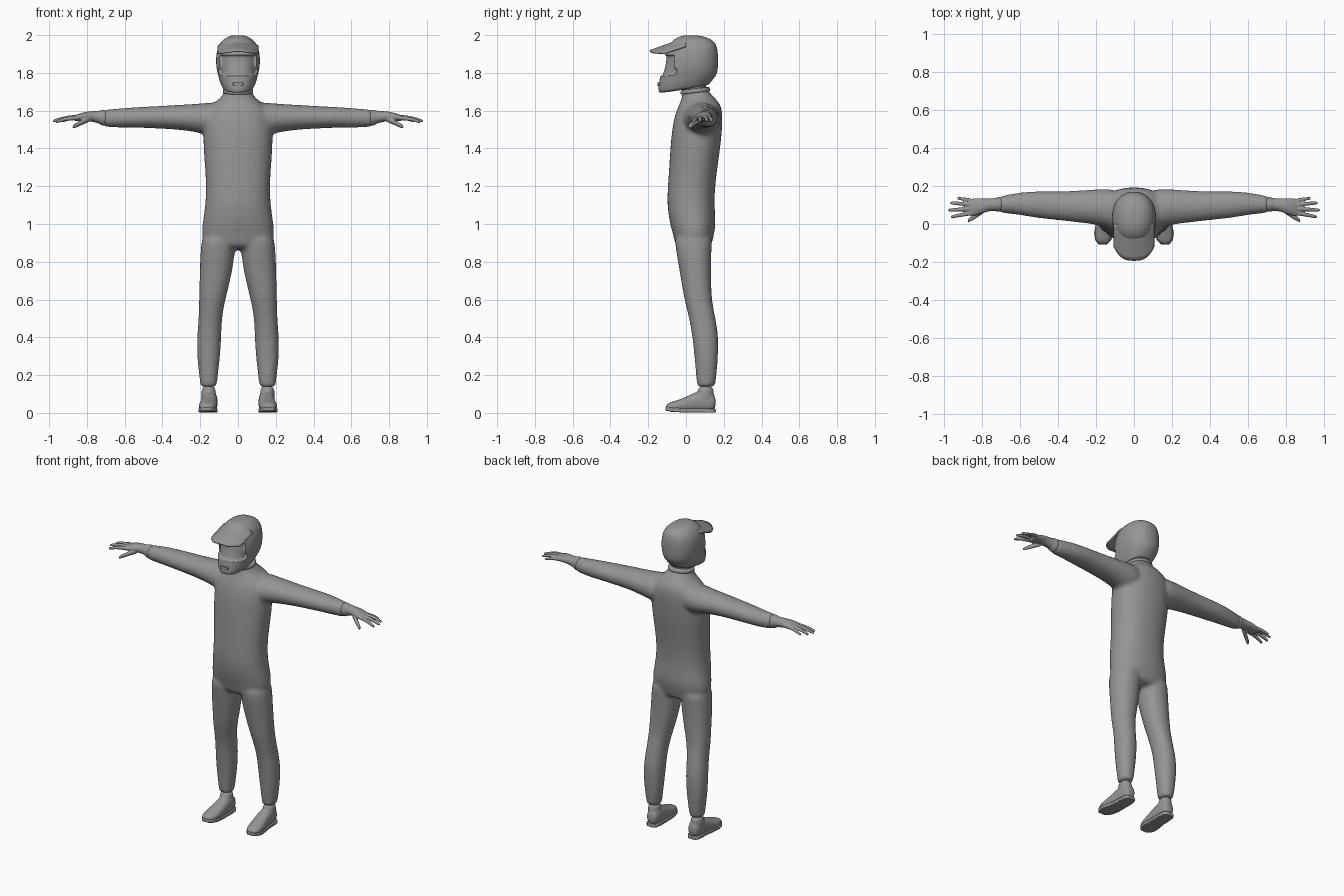
import bpy, bmesh, math
from mathutils import Vector

if "Cube" in bpy.data.objects:
    bpy.data.objects.remove(bpy.data.objects["Cube"])

grey = bpy.data.materials.new("plain grey")
grey.diffuse_color = (0.3, 0.3, 0.3, 1)
grey.use_nodes = True
grey.node_tree.nodes["Principled BSDF"].inputs["Base Color"].default_value = grey.diffuse_color


def loft(bm, rings, axis, seg=24, power=2.0, flip=1):
    """Skin elliptical rings (t, c1, c2, r1, r2) stacked along an axis."""
    loops = []
    for t, c1, c2, r1, r2 in rings:
        loop = []
        for i in range(seg):
            a = 2 * math.pi * i / seg
            ca, sa = math.cos(a), math.sin(a)
            p = c1 + r1 * math.copysign(abs(ca) ** (2 / power), ca)
            q = c2 + r2 * math.copysign(abs(sa) ** (2 / power), sa)
            x, y, z = {'x': (t, p, q), 'y': (p, t, q), 'z': (p, q, t)}[axis]
            loop.append(bm.verts.new((x * flip, y, z)))
        loops.append(loop)
    faces = [bm.faces.new(loops[0]), bm.faces.new(loops[-1])]
    for a, b in zip(loops, loops[1:]):
        for i in range(seg):
            j = (i + 1) % seg
            faces.append(bm.faces.new((a[i], a[j], b[j], b[i])))
    bmesh.ops.recalc_face_normals(bm, faces=faces)
    return loops


def make(name, bm, mirror=False, subsurf=0, voxel=0, smooth=0):
    me = bpy.data.meshes.new(name)
    bm.to_mesh(me)
    bm.free()
    me.materials.append(grey)
    for p in me.polygons:
        p.use_smooth = True
    ob = bpy.data.objects.new(name, me)
    bpy.context.collection.objects.link(ob)
    if subsurf:
        ob.modifiers.new("subdivide", 'SUBSURF').levels = subsurf
        ob.modifiers[-1].render_levels = subsurf
    if voxel:
        m = ob.modifiers.new("merge", 'REMESH')
        m.mode, m.voxel_size, m.use_smooth_shade = 'VOXEL', voxel, True
    if smooth:
        m = ob.modifiers.new("soften", 'SMOOTH')
        m.factor, m.iterations = 0.5, smooth
    if mirror:
        ob.modifiers.new("mirror", 'MIRROR').use_mirror_merge = False
    return ob


def span(z, y0, y1, hw, x=0):
    """Horizontal ring from its front, back and half width."""
    return (z, x, (y0 + y1) / 2, hw, (y1 - y0) / 2)


# Suit: torso, sleeves and trouser legs merged into one skin
bm = bmesh.new()
loft(bm, [span(*r) for r in [
    (0.865, -.045, .13, .15), (0.90, -.06, .138, .185), (0.95, -.07, .15, .195),
    (1.0, -.086, .16, .19), (1.1, -.102, .15, .173), (1.2, -.097, .155, .17),
    (1.3, -.09, .167, .176), (1.4, -.084, .182, .184), (1.5, -.075, .192, .186),
    (1.57, -.062, .195, .18), (1.615, -.045, .19, .16), (1.645, -.03, .175, .125),
    (1.67, -.022, .15, .088), (1.695, -.02, .125, .075), (1.725, -.022, .115, .073)]],
    'z', power=2.25)
for s in (1, -1):
    loft(bm, [(.06, .075, 1.555, .10, .085), (.14, .083, 1.555, .105, .09),
              (.2, .09, 1.56, .093, .078), (.3, .092, 1.565, .084, .067),
              (.4, .096, 1.565, .076, .061), (.5, .102, 1.565, .073, .056),
              (.6, .107, 1.562, .06, .053), (.66, .105, 1.56, .051, .049),
              (.70, .103, 1.56, .044, .046), (.712, .103, 1.56, .043, .045)],
         'x', flip=s)
    loft(bm, [span(*r) for r in [
        (.135, .058, .152, .042, .156), (.15, .057, .155, .044, .156),
        (.2, .053, .163, .05, .156), (.3, .044, .17, .062, .156),
        (.4, .034, .174, .065, .153), (.5, .017, .157, .061, .147),
        (.6, -.01, .136, .07, .137), (.7, -.026, .134, .082, .122),
        (.8, -.043, .133, .09, .112), (.88, -.057, .136, .092, .105),
        (.96, -.065, .145, .09, .10)]], 'z', flip=s, power=2.15)
make("suit", bm, subsurf=1, voxel=.011, smooth=7)

# Neck and stand-up collar
bm = bmesh.new()
loft(bm, [span(1.66, -.015, .11, .066), span(1.73, -.022, .108, .067),
          span(1.83, -.03, .10, .064)], 'z')
make("neck", bm, subsurf=1)
bm = bmesh.new()
for loop in loft(bm, [span(1.69, -.026, .128, .08), span(1.698, -.03, .13, .082),
                      span(1.712, -.03, .126, .081), span(1.72, -.026, .12, .077)], 'z'):
    for v in loop:
        v.co.z += .12 * (v.co.y - .05)
make("collar", bm, subsurf=1)

# Gloved hands: wrist, palm, four fingers and a thumb
bm = bmesh.new()
loft(bm, [(.68, .103, 1.561, .038, .039), (.71, .103, 1.562, .039, .043),
          (.722, .103, 1.563, .039, .043), (.73, .103, 1.565, .033, .034),
          (.765, .101, 1.569, .033, .029), (.80, .095, 1.571, .041, .025),
          (.835, .09, 1.566, .047, .021), (.865, .086, 1.56, .046, .015),
          (.872, .086, 1.558, .04, .01)], 'x')
fingers = [((.84, .12, 1.564), (.89, .13, 1.558), (.932, .136, 1.545), .010),
           ((.84, .10, 1.567), (.91, .107, 1.563), (.968, .111, 1.546), .011),
           ((.84, .08, 1.566), (.91, .077, 1.563), (.981, .073, 1.545), .011),
           ((.84, .06, 1.563), (.91, .048, 1.557), (.965, .037, 1.54), .011),
           ((.775, .085, 1.562), (.83, .045, 1.537), (.876, .016, 1.513), .015)]
for a, b, c, r in fingers:
    a, b, c = Vector(a), Vector(b), Vector(c)
    path = [(a, 1.15), ((a + b) / 2, 1.08), (b, 1), ((b + c) / 2, .92),
            (b.lerp(c, .9), .78), (c, .45)]
    loft(bm, [(p.x, p.y, p.z, r * k, r * k) for p, k in path], 'x', seg=12)
make("gloves", bm, mirror=True, subsurf=1, voxel=.0042, smooth=3)

# Shoes: foot with ankle, on a flat sole
foot = [(.158, .15, .055, .024, .03), (.14, .15, .058, .038, .05),
        (.10, .15, .062, .042, .058), (.05, .151, .058, .043, .054),
        (0, .155, .044, .047, .04), (-.05, .16, .035, .05, .031),
        (-.085, .162, .031, .042, .026), (-.108, .164, .028, .022, .016)]
bm = bmesh.new()
loft(bm, foot, 'y', power=2.3)
loft(bm, [span(.04, .04, .15, .04, .152), span(.09, .055, .148, .039, .155),
          span(.15, .064, .146, .038, .156)], 'z')
make("shoes", bm, mirror=True, subsurf=1, voxel=.006, smooth=6)
bm = bmesh.new()
outline = [(xc + rx, y) for y, xc, _, rx, _ in foot]
outline += [(xc - rx, y) for y, xc, _, rx, _ in reversed(foot)]
base = bm.faces.new([bm.verts.new((x, y, .001)) for x, y in outline])
top = bmesh.ops.extrude_face_region(bm, geom=[base])
for v in top['geom']:
    if isinstance(v, bmesh.types.BMVert):
        v.co.z = .022
for v in bm.verts:
    v.co.z += .01 * max(0, (-.03 - v.co.y) / .08)
bmesh.ops.recalc_face_normals(bm, faces=bm.faces)
sole = make("soles", bm, mirror=True)
bev = sole.modifiers.new("round edge", 'BEVEL')
bev.width, bev.segments = .004, 2

# Helmet shell with a sunken eye port and a hollow underside
bm = bmesh.new()
shell = [(1.713, -.135, .112, .072), (1.722, -.145, .125, .082), (1.75, -.148, .15, .095),
         (1.785, -.137, .165, .106), (1.83, -.122, .17, .115), (1.865, -.116, .17, .117),
         (1.90, -.11, .17, .115), (1.935, -.097, .165, .107), (1.962, -.08, .154, .092),
         (1.983, -.056, .125, .07), (1.996, -.025, .08, .042), (1.999, 0, .05, .02)]
for loop in loft(bm, [span(*r) for r in shell], 'z', seg=32, power=2.25):
    for v in loop:
        v.co.z += .16 * v.co.y * max(0, min(1, (1.80 - v.co.z) / .05))
bm.faces.ensure_lookup_table()
under = min(bm.faces, key=lambda f: f.calc_center_median().z)
bmesh.ops.inset_region(bm, faces=[under], thickness=.016, depth=0)
bmesh.ops.inset_region(bm, faces=[under], thickness=.004, depth=-.035)
port = [f for f in bm.faces if f.calc_center_median().y < -.03
        and 1.78 < f.calc_center_median().z < 1.905 and abs(f.calc_center_median().x) < .1]
bmesh.ops.inset_region(bm, faces=port, thickness=.006, depth=.003)
bmesh.ops.inset_region(bm, faces=port, thickness=.004, depth=-.014)
make("helmet", bm, subsurf=2)

# Helmet peak: arched sheet with a rounded front edge
bm = bmesh.new()
N, M = 20, 8
grid = []
for j in range(M + 1):
    row = []
    for i in range(N + 1):
        u = -1 + 2 * i / N
        front = -.192 + .075 * abs(u) ** 3
        y = .0 + (front - .0) * j / M
        z = 1.985 + y * .36 - .045 * u * u * (1 + y)
        row.append(bm.verts.new((.106 * u, y, z)))
    grid.append(row)
for a, b in zip(grid, grid[1:]):
    for i in range(N):
        bm.faces.new((a[i], a[i + 1], b[i + 1], b[i]))
bmesh.ops.recalc_face_normals(bm, faces=bm.faces)
peak = make("helmet_peak", bm)
peak.modifiers.new("thickness", 'SOLIDIFY').thickness = .009
peak.modifiers[-1].offset = 0

# Chin vent on the helmet
bm = bmesh.new()
loft(bm, [(-.15, 0, 1.74, .028, .009), (-.12, 0, 1.74, .032, .012)], 'y', seg=16, power=3)
make("chin_vent", bm)

# Keep crisp edges on the hard parts
for name in ("soles", "helmet_peak", "chin_vent"):
    ob = bpy.data.objects[name]
    bpy.ops.object.select_all(action='DESELECT')
    ob.select_set(True)
    bpy.context.view_layer.objects.active = ob
    bpy.ops.object.shade_smooth_by_angle(angle=math.radians(40))
